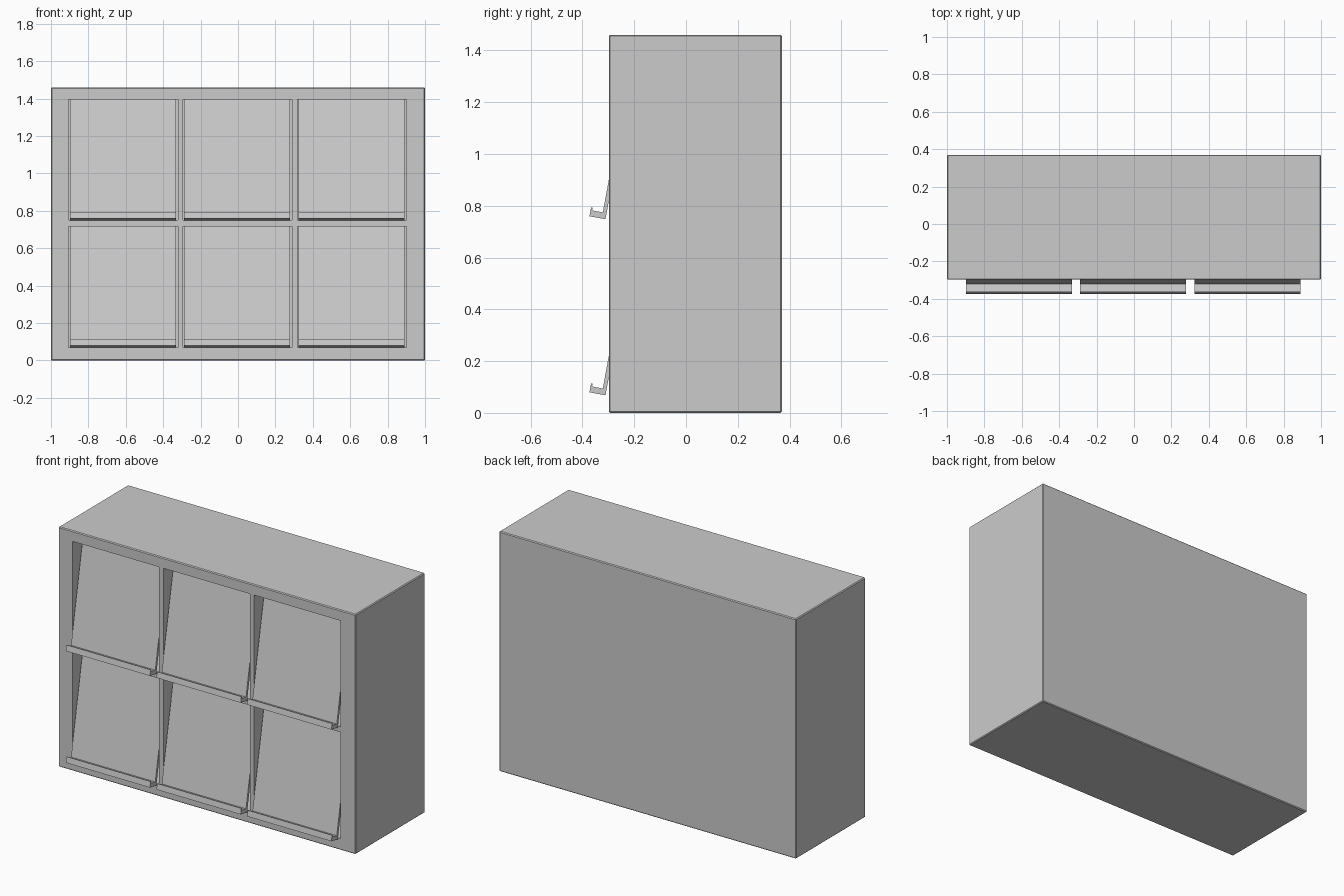
import bpy, bmesh
from math import sin, cos, radians

if "Cube" in bpy.data.objects:
    bpy.data.objects.remove(bpy.data.objects["Cube"])

OPEN_X = [(-0.905, -0.322), (-0.294, 0.289), (0.317, 0.90)]
OPEN_Z = [(0.07, 0.717), (0.75, 1.396)]
FRONT, BACK = -0.298, 0.37


def add_box(bm, x, y, z):
    verts = bmesh.ops.create_cube(bm, size=1)["verts"]
    for v in verts:
        v.co = [(a + b) / 2 + c * (b - a) for (a, b), c in zip((x, y, z), v.co)]


def finish(bm, name):
    bmesh.ops.recalc_face_normals(bm, faces=bm.faces[:])
    me = bpy.data.meshes.new(name)
    bm.to_mesh(me)
    bm.free()
    ob = bpy.data.objects.new(name, me)
    bpy.context.collection.objects.link(ob)
    return ob


# Cabinet body with softened outer edges
bm = bmesh.new()
add_box(bm, (-1, 1), (FRONT, BACK), (0, 1.46))
bmesh.ops.bevel(bm, geom=bm.edges[:], offset=0.005, segments=1, affect='EDGES')
cabinet = finish(bm, "cabinet")

# Six compartments cut into the front
bm = bmesh.new()
for x in OPEN_X:
    for z in OPEN_Z:
        add_box(bm, x, (FRONT - 0.1, BACK - 0.03), z)
cutter = finish(bm, "compartment_cutter")
cutter.hide_render = True
mod = cabinet.modifiers.new("compartments", 'BOOLEAN')
mod.operation, mod.solver, mod.object = 'DIFFERENCE', 'EXACT', cutter
bpy.context.view_layer.objects.active = cabinet
bpy.ops.object.modifier_apply(modifier=mod.name)
bpy.data.objects.remove(cutter)

# Display door: leaning panel with a lipped tray, as (outward, up) profile
TILT = radians(10.5)
PROFILE = [(0, 0), (0.063, 0), (0.063, 0.035), (0.057, 0.035),
           (0.057, 0.024), (0.015, 0.024), (0.015, 0.658), (0, 0.658)]


def display_door(name, xc, z0, width=0.567):
    bm = bmesh.new()
    ring = [bm.verts.new((xc - width / 2,
                          -0.311 - v * cos(TILT) + u * sin(TILT),
                          z0 + v * sin(TILT) + u * cos(TILT)))
            for v, u in PROFILE]
    face = bm.faces.new(ring)
    ext = bmesh.ops.extrude_face_region(bm, geom=[face])["geom"]
    bmesh.ops.translate(bm, vec=(width, 0, 0),
                        verts=[g for g in ext if isinstance(g, bmesh.types.BMVert)])
    return finish(bm, name)


for row, z in zip(("lower", "upper"), OPEN_Z):
    for col, x in zip(("left", "middle", "right"), OPEN_X):
        display_door(f"{row}_{col}_display_door", sum(x) / 2 - 0.002, z[0] - 0.002)
